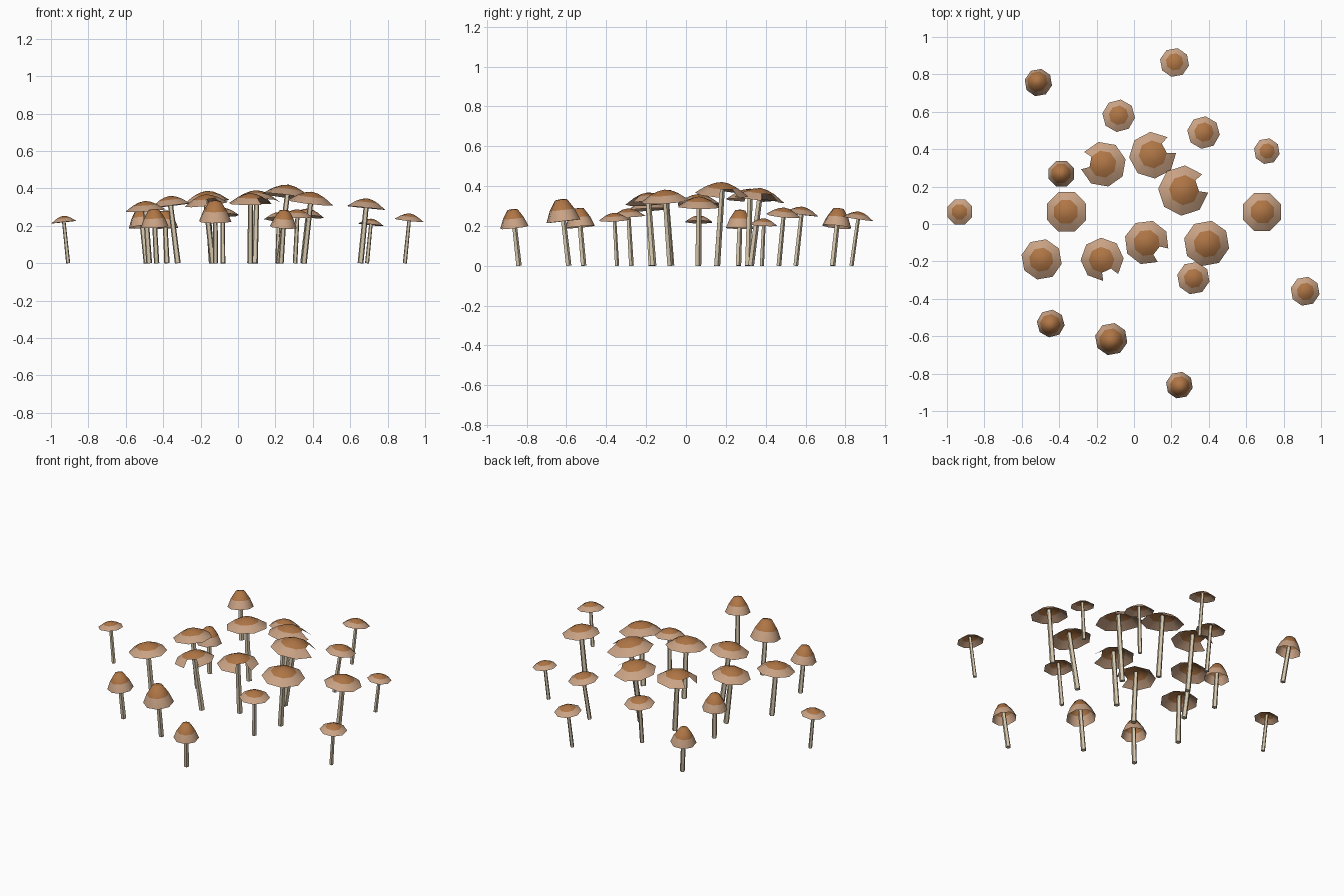
import bpy, bmesh, math
from mathutils import Vector, Matrix

if "Cube" in bpy.data.objects:
    bpy.data.objects.remove(bpy.data.objects["Cube"])


def material(name, rgb):
    m = bpy.data.materials.new(name)
    m.diffuse_color = (*rgb, 1)
    m.use_nodes = True
    m.node_tree.nodes["Principled BSDF"].inputs["Base Color"].default_value = m.diffuse_color
    return m


CROWN = material("brown crown", (0.43, 0.18, 0.06))
SKIRT = material("tan skirt", (0.58, 0.36, 0.23))
STALK = material("cream stalk", (0.68, 0.58, 0.42))

# cap profiles: (radius factor, height factor), from the tip down to the rim
FLAT = [(0, 1.0), (0.30, 0.87), (0.60, 0.58), (1, 0)]
BELL = [(0, 1.0), (0.36, 0.96), (0.74, 0.5), (1, 0)]
SIDES = 8


def finish(bm, name, mats, mat, smooth):
    for f in bm.faces:
        f.smooth = smooth
    me = bpy.data.meshes.new(name)
    bm.to_mesh(me)
    bm.free()
    for m in mats:
        me.materials.append(m)
    ob = bpy.data.objects.new(name, me)
    ob.matrix_world = mat
    bpy.context.collection.objects.link(ob)


def cap(name, profile, r, h, phase, notch, mat):
    """Thin eight-sided shell; a notched cap misses its first skirt face."""
    bm = bmesh.new()
    tip = bm.verts.new((0, 0, 0))
    rings = []
    for rf, hf in profile[1:]:
        rings.append([bm.verts.new((r * rf * math.cos(phase + k * math.tau / SIDES),
                                    r * rf * math.sin(phase + k * math.tau / SIDES),
                                    (hf - 1) * h)) for k in range(SIDES)])
    for k in range(SIDES):
        n = (k + 1) % SIDES
        bm.faces.new((tip, rings[0][k], rings[0][n]))
        for i in range(len(rings) - 1):
            last = i == len(rings) - 2
            if last and notch and k == 0:
                continue
            f = bm.faces.new((rings[i][k], rings[i + 1][k], rings[i + 1][n], rings[i][n]))
            f.material_index = 1 if last else 0
    finish(bm, name, (CROWN, SKIRT), mat, True)


def stalk(name, radius, length, mat):
    bm = bmesh.new()
    bmesh.ops.create_cone(bm, cap_ends=True, segments=5, radius1=radius,
                          radius2=radius * 0.85, depth=length,
                          matrix=Matrix.Translation((0, 0, length / 2)))
    finish(bm, name, (STALK,), mat, False)


def mushroom(i, kind, x, y, r, top, bx, by, angle):
    bell = kind == "bell"
    h = r * (1.28 if bell else 0.47)
    base = Vector((bx, by, 0))
    # the tip leans a little beyond the middle of the cap
    lean = 0.8 * h / top
    tip = Vector((x + (x - bx) * lean, y + (y - by) * lean, top))
    axis = tip - base
    rot = Vector((0, 0, 1)).rotation_difference(axis.normalized()).to_matrix().to_4x4()
    phase = math.radians(angle - 180 / SIDES)
    cap(f"cap_{i}", BELL if bell else FLAT, r, h, phase, kind == "torn",
        Matrix.Translation(tip) @ rot)
    width = 0.015 if bell else 0.0165 if r > 0.1 else 0.013 if r > 0.08 else 0.0115
    stalk(f"stalk_{i}", width, axis.length - h * 0.25, Matrix.Translation(base) @ rot)


# kind, cap x, y, radius, top height, foot x, y, facet (or notch) direction
PATCH = [
    ("bell", -0.515, 0.76, 0.075, 0.290, -0.49, 0.735, 10),
    ("bell", -0.390, 0.27, 0.074, 0.282, -0.38, 0.262, 0),
    ("bell", -0.447, -0.535, 0.075, 0.290, -0.435, -0.515, 15),
    ("bell", -0.122, -0.62, 0.088, 0.335, -0.12, -0.59, 10),
    ("bell", 0.245, -0.865, 0.073, 0.285, 0.23, -0.84, 10),
    ("flat", 0.217, 0.865, 0.079, 0.272, 0.21, 0.83, 10),
    ("flat", -0.082, 0.58, 0.088, 0.297, -0.08, 0.55, 15),
    ("flat", 0.373, 0.49, 0.088, 0.292, 0.345, 0.465, 15),
    ("flat", 0.711, 0.39, 0.070, 0.238, 0.69, 0.38, 10),
    ("flat", -0.932, 0.065, 0.072, 0.253, -0.908, 0.062, 0),
    ("flat", 0.318, -0.29, 0.088, 0.288, 0.305, -0.275, 10),
    ("flat", 0.916, -0.36, 0.079, 0.266, 0.892, -0.347, 10),
    ("wide", -0.362, 0.065, 0.114, 0.360, -0.322, 0.06, 0),
    ("wide", 0.686, 0.065, 0.110, 0.347, 0.655, 0.06, 0),
    ("wide", -0.495, -0.19, 0.110, 0.333, -0.475, -0.175, 10),
    ("wide", 0.390, -0.105, 0.124, 0.382, 0.352, -0.08, 10),
    ("torn", -0.165, 0.32, 0.122, 0.387, -0.14, 0.31, 170),
    ("torn", 0.100, 0.37, 0.126, 0.390, 0.09, 0.325, 28),
    ("torn", 0.265, 0.18, 0.135, 0.420, 0.218, 0.155, 18),
    ("torn", -0.172, -0.19, 0.116, 0.368, -0.135, -0.165, -65),
    ("torn", 0.068, -0.10, 0.120, 0.375, 0.065, -0.075, -38),
]
for i, row in enumerate(PATCH, 1):
    mushroom(i, *row)
